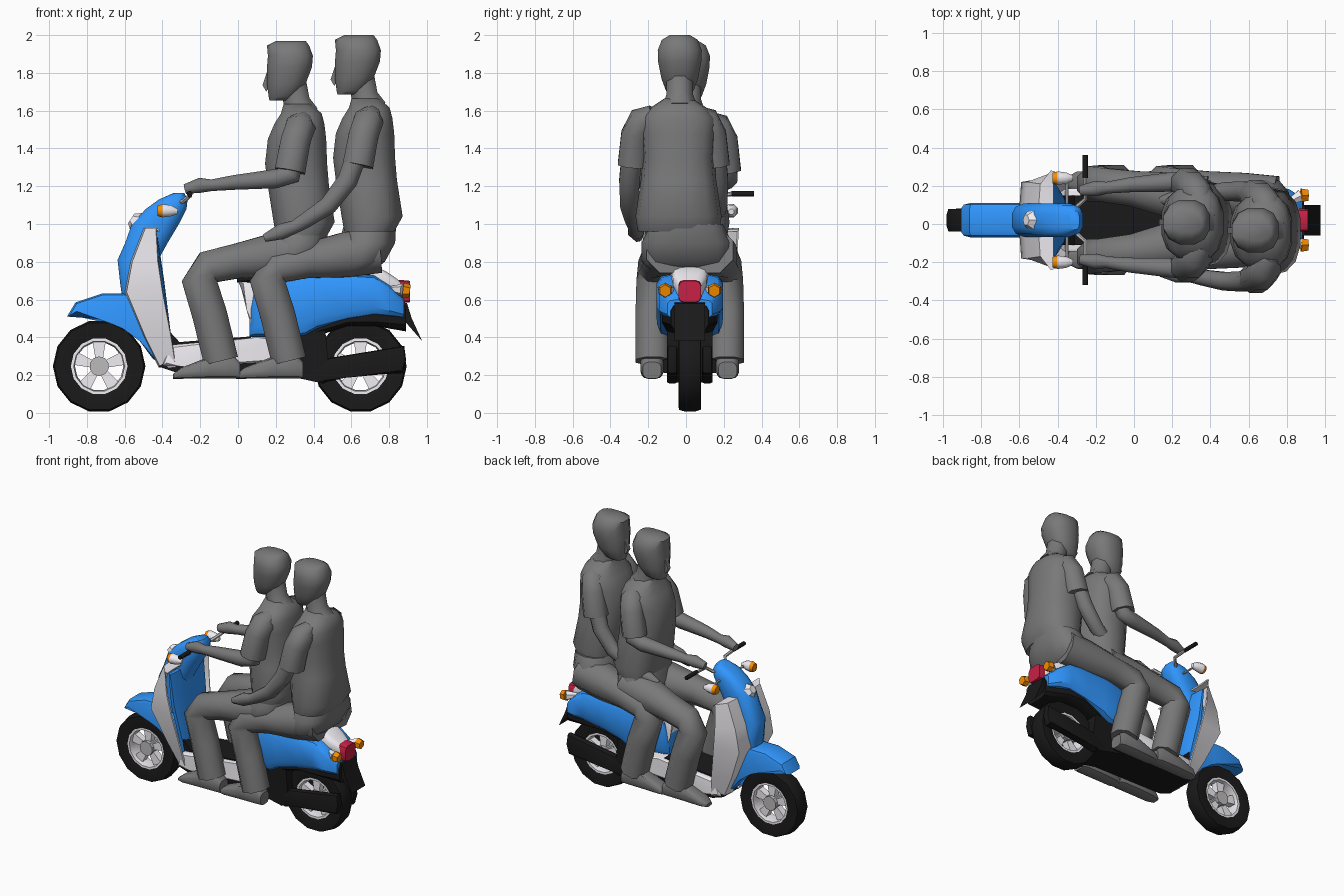
import bpy, bmesh
from math import sin, cos, pi, radians
from mathutils import Vector

if "Cube" in bpy.data.objects:
    bpy.data.objects.remove(bpy.data.objects["Cube"])

Y0 = 0.02  # centre plane of the scooter


def mat(name, r, g, b):
    m = bpy.data.materials.new(name)
    m.diffuse_color = (r, g, b, 1)
    m.use_nodes = True
    m.node_tree.nodes["Principled BSDF"].inputs["Base Color"].default_value = m.diffuse_color
    return m


BLUE = mat("blue", 0.03, 0.31, 1.0)
WHITE = mat("white", 0.88, 0.86, 0.9)
BLACK = mat("black", 0.01, 0.01, 0.01)
RED = mat("red", 0.58, 0.015, 0.06)
ORANGE = mat("orange", 0.95, 0.27, 0.0)
METAL = mat("metal", 0.5, 0.5, 0.5)
CLOTH = mat("figure_grey", 0.19, 0.19, 0.19)


def finish(name, bm, material, angle=35):
    bmesh.ops.recalc_face_normals(bm, faces=bm.faces[:])
    me = bpy.data.meshes.new(name)
    bm.to_mesh(me)
    bm.free()
    me.materials.append(material)
    ob = bpy.data.objects.new(name, me)
    bpy.context.collection.objects.link(ob)
    bpy.ops.object.select_all(action='DESELECT')
    ob.select_set(True)
    bpy.context.view_layer.objects.active = ob
    bpy.ops.object.shade_smooth_by_angle(angle=radians(angle))
    return ob


def ring(c, u, v, n=12, p=2):
    c, u, v = Vector(c), Vector(u), Vector(v)
    f = lambda a: abs(a) ** (2 / p) * (1 if a > 0 else -1)
    return [c + u * f(cos((i + .5) * 2 * pi / n)) + v * f(sin((i + .5) * 2 * pi / n)) for i in range(n)]


def loft(name, rings, material, closed=False, angle=35):
    bm = bmesh.new()
    rs = [[bm.verts.new(p) for p in r] for r in rings]
    n = len(rs[0])
    for a, b in zip(rs, rs[1:] + (rs[:1] if closed else [])):
        for i in range(n):
            bm.faces.new((a[i], a[(i + 1) % n], b[(i + 1) % n], b[i]))
    if not closed:
        bm.faces.new(rs[0])
        bm.faces.new(rs[-1])
    return finish(name, bm, material, angle)


def loft_x(name, secs, material, y=Y0, p=4):  # sections: x, z low, z high, half width
    return loft(name, [ring((x, y, (a + b) / 2), (0, w, 0), (0, 0, (b - a) / 2), 12, p) for x, a, b, w in secs], material)


def loft_z(name, secs, material, y=Y0, p=3, dx=0, dz=0, n=12):  # sections: z, x low, x high, half width
    return loft(name, [ring(((a + b) / 2 + dx, y, z + dz), ((b - a) / 2, 0, 0), (0, w, 0), n, p)
                       for z, a, b, w in secs], material, angle=50)


def tube(name, pts, radii, material, n=8, angle=50):
    pts = [Vector(p) for p in pts]
    d = pts[-1] - pts[0]
    ref = Vector((1, 0, 0)) if abs(d.y) > abs(d.x) + abs(d.z) else Vector((0, 1, 0))
    rings = []
    for i, p in enumerate(pts):
        t = (pts[min(i + 1, len(pts) - 1)] - pts[max(i - 1, 0)]).normalized()
        u = (ref - t * ref.dot(t)).normalized()
        rings.append(ring(p, u * radii[i], t.cross(u) * radii[i], n))
    return loft(name, rings, material, angle=angle)


def prism(name, prof, y0, y1, material, bevel=0.0):
    bm = bmesh.new()
    a, b = [[bm.verts.new((x, y, z)) for x, z in prof] for y in (y0, y1)]
    caps = [bm.faces.new(a), bm.faces.new(b)]
    for i in range(len(prof)):
        j = (i + 1) % len(prof)
        bm.faces.new((a[i], a[j], b[j], b[i]))
    if bevel:
        edges = list({e for f in caps for e in f.edges})
        bmesh.ops.bevel(bm, geom=edges, offset=bevel, segments=2, profile=.5, affect='EDGES')
    return finish(name, bm, material)


def lathe_y(name, prof, cx, cz, n, material):  # profile: radius, y
    rings = [[(cx + r * cos(k * 2 * pi / n), Y0 + y, cz + r * sin(k * 2 * pi / n)) for r, y in prof] for k in range(n)]
    return loft(name, rings, material, closed=True)


# wheels: tyre, rim, hub, five wedge spokes
for tag, cx in (("front", -0.735), ("rear", 0.648)):
    cz = 0.247
    lathe_y(tag + "_tyre", [(.145, -.05), (.19, -.06), (.236, -.058), (.245, -.03), (.245, .03),
                            (.236, .058), (.19, .06), (.145, .05)], cx, cz, 14, BLACK)
    lathe_y(tag + "_rim", [(.15, -.052), (.15, .052), (.135, .052), (.128, 0), (.135, -.052)], cx, cz, 14, WHITE)
    tube(tag + "_hub", [(cx, Y0 - .05, cz), (cx, Y0 + .05, cz)], [.052, .052], METAL, 10, 30)
    for k in range(5):
        a = k * 2 * pi / 5 + pi / 2
        prof = [(cx + r * cos(a + o), cz + r * sin(a + o)) for r, o in ((.04, -.5), (.135, -.26), (.135, .26), (.04, .5))]
        prism(tag + "_spoke", prof, Y0 - .025, Y0 + .025, WHITE)

# front fender, column and inner panel
prism("front_fender", [(-.905, .51), (-.86, .585), (-.72, .632), (-.58, .632), (-.42, .5), (-.4, .26), (-.45, .285),
                       (-.52, .38), (-.59, .47), (-.66, .5)], Y0 - .09, Y0 + .09, BLUE, .03)
loft_z("steering_column", [(.58, -.61, -.48, .085), (.68, -.625, -.45, .09), (.81, -.64, -.42, .09), (.9, -.6, -.37, .09),
                           (1.0, -.565, -.31, .09), (1.08, -.49, -.27, .09), (1.13, -.42, -.265, .08),
                           (1.165, -.34, -.285, .05)], BLUE)
loft_z("inner_panel", [(.34, -.41, -.345, .12), (.7, -.45, -.39, .19), (.93, -.455, -.425, .2)], BLUE)

# white leg shield wings
for s in (1, -1):
    rows = [(.97, (-.42, .05), (-.42, .19), (-.415, .255)), (.98, (-.5, .05), (-.49, .19), (-.435, .26)),
            (.8, (-.57, .06), (-.56, .2), (-.425, .25)), (.64, (-.6, .06), (-.59, .2), (-.4, .23)),
            (.4, (-.5, .05), (-.49, .15), (-.355, .19)), (.24, (-.42, .03), (-.41, .12), (-.33, .16))]
    bm = bmesh.new()
    g = [[bm.verts.new((x, Y0 + s * y, r[0])) for x, y in r[1:]] for r in rows]
    for a, b in zip(g, g[1:]):
        for i in range(2):
            bm.faces.new((a[i], a[i + 1], b[i + 1], b[i]))
    bmesh.ops.recalc_face_normals(bm, faces=bm.faces[:])
    bmesh.ops.solidify(bm, geom=bm.faces[:], thickness=.01)
    finish("leg_shield", bm, WHITE)

# headlight, handlebars, front indicators
tube("headlight", [(-.48, Y0, .97), (-.535, Y0, 1.01), (-.565, Y0, 1.03)], [.065, .06, .03], WHITE, 6, 20)
for s in (1, -1):
    y = lambda v: Y0 + s * v
    tube("handlebar", [(-.33, y(.03), 1.11), (-.29, y(.08), 1.12), (-.255, y(.11), 1.15), (-.255, y(.23), 1.16)],
         [.012] * 4, METAL, 6)
    tube("grip", [(-.255, y(.22), 1.16), (-.255, y(.34), 1.16)], [.015, .015], BLACK)
    tube("indicator_stalk", [(-.35, y(.05), 1.07), (-.35, y(.21), 1.07)], [.008, .008], METAL, 6)
    tube("front_indicator_shell", [(-.4, y(.22), 1.07), (-.355, y(.22), 1.07), (-.32, y(.22), 1.065)],
         [.038, .032, .015], WHITE)
    tube("front_indicator_lens", [(-.425, y(.22), 1.07), (-.4, y(.22), 1.07)], [.03, .038], ORANGE)
    # rear indicators
    tube("rear_indicator_shell", [(.8, y(.09), .655), (.875, y(.13), .65)], [.015, .035], WHITE, 6)
    tube("rear_indicator_lens", [(.873, y(.13), .65), (.91, y(.13), .645)], [.04, .033], ORANGE, 6, 20)
    # exhaust and drive case
    prism("exhaust_case", [(.34, .2), (.45, .155), (.56, .2), (.87, .21), (.89, .28), (.88, .355), (.48, .29)],
          y(.065), y(.12), BLACK, .015)

# floor and underbody
prism("floor_trim", [(-.4, .25), (-.36, .36), (.1, .4), (.2, .4), (.24, .27), (-.3, .245)], Y0 - .165, Y0 + .165, WHITE, .015)
prism("floor_mat", [(-.385, .44), (-.37, .44), (-.31, .375), (.07, .405), (.07, .38), (-.36, .35)], Y0 - .13, Y0 + .13, BLACK)
prism("underbody", [(-.42, .245), (-.34, .3), (.3, .3), (.3, .21), (-.33, .215)], Y0 - .14, Y0 + .14, BLACK)
prism("engine_block", [(.2, .21), (.22, .4), (.3, .46), (.46, .46), (.48, .25), (.43, .16)], Y0 - .12, Y0 + .12, BLACK)

# rear body, seat, tail
loft_x("rear_body", [(.06, .4, .56, .09), (.09, .4, .66, .125), (.2, .4, .72, .155), (.35, .4, .735, .175),
                     (.42, .44, .74, .178), (.58, .485, .74, .178), (.72, .51, .73, .178), (.81, .505, .67, .165),
                     (.88, .5, .6, .12)], BLUE, p=5)
prism("seat_base", [(0, .7), (.2, .73), (.2, .42), (.075, .42), (.065, .55)], Y0 - .1, Y0 + .1, WHITE, .02)
loft_x("seat", [(-.005, .69, .72, .1), (.1, .68, .77, .12), (.4, .7, .77, .13), (.7, .7, .8, .1)], BLACK)
loft_x("tail_cowl", [(.6, .66, .79, .1), (.7, .66, .795, .1), (.8, .62, .74, .09), (.87, .6, .69, .06)], WHITE)
loft_x("tail_light", [(.79, .66, .7, .05), (.86, .58, .705, .062), (.91, .585, .7, .06)], RED)
loft_x("rear_fender", [(.4, .4, .5, .12), (.58, .46, .54, .15), (.72, .46, .55, .15), (.89, .43, .58, .1)], BLACK)
prism("mudflap", [(.86, .59), (.895, .58), (.92, .5), (.975, .38), (.87, .5)], Y0 - .08, Y0 + .08, BLACK)


# riders share one body, with their own arm paths
def rider(tag, dx, yc, yh, dz, arm):
    P = lambda x, y, z: (x + dx, y, z)
    loft_z(tag + "_hips", [(.73, .18, .33, .16), (.8, .16, .42, .24), (.9, .17, .475, .24), (1.0, .2, .48, .19)],
           CLOTH, Y0 - .015, 2.5, dx, 0, 14)
    loft_z(tag + "_torso", [(.93, .2, .47, .215), (1.01, .185, .515, .228), (1.2, .155, .485, .2), (1.32, .14, .475, .19),
                            (1.45, .155, .47, .2), (1.53, .19, .46, .2), (1.585, .225, .445, .15),
                            (1.635, .24, .39, .075)], CLOTH, yc + (Y0 - yc) * .3, 2.5, dx, dz, 14)
    tube(tag + "_neck", [P(.335, yh, 1.58 + dz), P(.31, yh, 1.65 + dz), P(.29, yh, 1.76 + dz)], [.1, .076, .075], CLOTH)
    loft_z(tag + "_head", [(1.655, .165, .27, .055), (1.675, .16, .32, .075), (1.74, .15, .36, .1),
                           (1.83, .15, .395, .118), (1.89, .155, .4, .12), (1.945, .15, .38, .098),
                           (1.97, .2, .36, .055)], CLOTH, yh, 2.4, dx, dz)
    prism(tag + "_nose", [(x + dx, z + dz) for x, z in ((.155, 1.81), (.13, 1.735), (.15, 1.7), (.18, 1.77))],
          yh - .016, yh + .016, CLOTH)
    for s in (1, -1):
        A = lambda x, y, z: P(x, yc + s * y, z + dz)
        tube(tag + "_sleeve", [A(.35, .1, 1.555), A(.33, .16, 1.515), A(.305, .2, 1.44), A(.275, .215, 1.28)],
             [.05, .085, .085, .088], CLOTH)
        tube(tag + "_arm", [A(*q[:3]) for q in arm], [q[3] for q in arm], CLOTH)
        L = lambda x, y, z: P(x, Y0 + s * y, z)
        tube(tag + "_leg", [L(.38, .11, .86), L(.2, .13, .835), L(.0, .165, .805), L(-.16, .185, .77), L(-.205, .19, .7),
                            L(-.15, .195, .52), L(-.09, .195, .275)], [.13, .128, .1, .095, .1, .1, .1], CLOTH)
        loft_x(tag + "_shoe", [(dx * .93 + x, .18, z, w) for x, z, w in ((-.345, .205, .03), (-.3, .24, .055), (-.15, .3, .062),
                                                                         (-.03, .31, .062), (.01, .27, .05))],
               CLOTH, Y0 + s * .2, 3)


rider("driver", 0, -.005, .01, 0, [(.3, .21, 1.36, .055), (.28, .225, 1.26, .058), (.2, .225, 1.24, .055),
                                   (-.02, .21, 1.22, .042), (-.14, .195, 1.205, .033), (-.2, .19, 1.205, .043),
                                   (-.28, .18, 1.185, .028)])
rider("passenger", .36, -.065, -.033, .03, [(.27, .22, 1.34, .06), (.22, .235, 1.2, .058), (.12, .235, 1.07, .052),
                                            (0, .215, .99, .044), (-.06, .205, .955, .038), (-.13, .2, .93, .045),
                                            (-.22, .19, .895, .022)])
